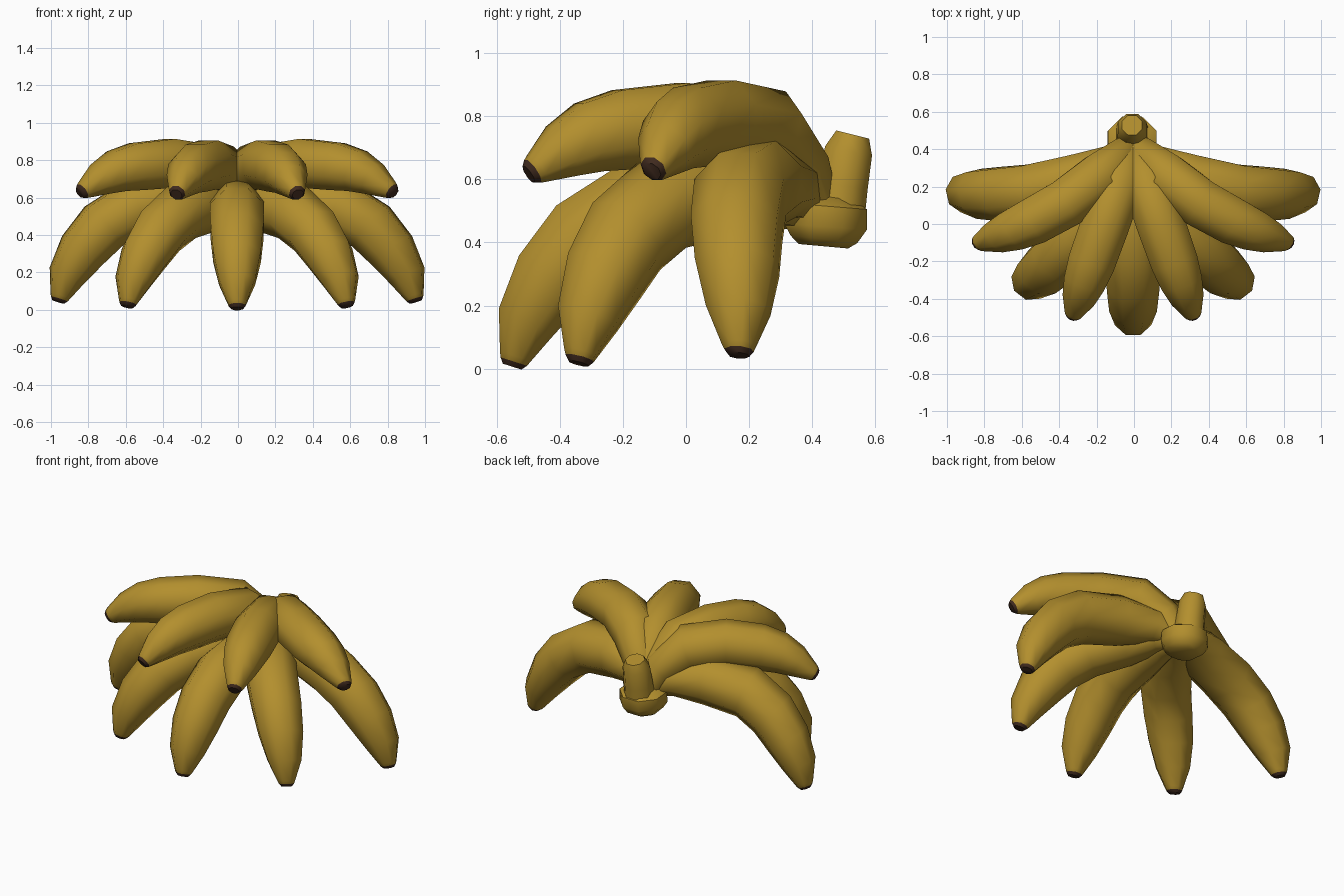
import bpy, bmesh, math
from mathutils import Vector

cube = bpy.data.objects.get("Cube")
if cube:
    bpy.data.objects.remove(cube, do_unlink=True)

SIDES = 8


def make_material(name, colour):
    mat = bpy.data.materials.new(name)
    mat.use_nodes = True
    mat.diffuse_color = colour
    bsdf = mat.node_tree.nodes["Principled BSDF"]
    bsdf.inputs["Base Color"].default_value = colour
    bsdf.inputs["Roughness"].default_value = 0.7
    return mat


YELLOW = make_material("ripe yellow", (0.45, 0.275, 0.027, 1))
BROWN = make_material("dark brown tip", (0.05, 0.023, 0.013, 1))


def loft(name, stations, side, dark_rows=0):
    """Skin octagonal rings through (point, radius) stations; the last rows are brown."""
    bm = bmesh.new()
    rings = []
    for i, (point, radius) in enumerate(stations):
        before = stations[max(i - 1, 0)][0]
        after = stations[min(i + 1, len(stations) - 1)][0]
        normal = side.cross((after - before).normalized())
        ring = []
        for k in range(SIDES):
            a = math.tau * (k + 0.5) / SIDES
            ring.append(bm.verts.new(point + radius * (math.cos(a) * side + math.sin(a) * normal)))
        rings.append(ring)
    for i in range(len(rings) - 1):
        for k in range(SIDES):
            j = (k + 1) % SIDES
            face = bm.faces.new((rings[i][k], rings[i][j], rings[i + 1][j], rings[i + 1][k]))
            face.material_index = int(i >= len(rings) - 1 - dark_rows)
    bm.faces.new(rings[0][::-1])
    bm.faces.new(rings[-1]).material_index = int(dark_rows > 0)
    bmesh.ops.recalc_face_normals(bm, faces=bm.faces)
    mesh = bpy.data.meshes.new(name)
    bm.to_mesh(mesh)
    bm.free()
    mesh.materials.append(YELLOW)
    mesh.materials.append(BROWN)
    obj = bpy.data.objects.new(name, mesh)
    bpy.context.collection.objects.link(obj)
    bpy.ops.object.select_all(action="DESELECT")
    obj.select_set(True)
    bpy.context.view_layer.objects.active = obj
    bpy.ops.object.shade_smooth_by_angle(angle=math.radians(52))


# Fruit profiles: reach from the crown, height, radius
LOWER = [(0.02, .50, .07), (.14, .545, .11), (.34, .55, .15), (.58, .51, .157),
         (.74, .41, .152), (.845, .285, .138), (.925, .15, .105), (.96, .04, .056)]
UPPER = [(.01, .50, .075), (.09, .635, .105), (.24, .75, .14), (.46, .775, .141),
         (.66, .757, .137), (.77, .733, .122), (.86, .69, .096), (.945, .635, .054)]


def banana(name, profile, degrees, reach=1.0, lift=0.0, sway=0.0, root_y=0.42):
    """Sweep a profile out from the crown; sway bows the middle towards the front."""
    a = math.radians(degrees)
    out = Vector((math.sin(a), -math.cos(a), 0))
    side = Vector((math.cos(a), math.sin(a), 0))
    forward = side * math.copysign(sway, -degrees)
    crown = Vector((-0.005, root_y, lift))
    length = profile[-1][0]
    stations = []
    for r, z, radius in profile:
        bow = forward * math.sin(math.pi * r / length)
        stations.append((crown + out * r * reach + bow + Vector((0, 0, z)), radius))
    end, radius = stations[-1]
    step = (end - stations[-2][0]).normalized()
    # Short yellow neck, then the brown end
    stations.append((end + step * 0.018, radius * 0.85))
    stations.append((end + step * 0.035, radius * 0.6))
    loft(name, stations, side, dark_rows=1)


# Lower fan of five
banana("lower_banana_middle", LOWER, 0)
for word, sign in (("left", 1), ("right", -1)):
    banana(f"lower_banana_inner_{word}", LOWER, sign * 37.5, 0.99, 0.01, 0.068)
    banana(f"lower_banana_outer_{word}", LOWER, sign * 77, 1.01, 0.035, 0.088, 0.385)
    # Upper fan of four
    banana(f"upper_banana_inner_{word}", UPPER, sign * 19.5)
    banana(f"upper_banana_outer_{word}", UPPER, sign * 57.5, 1.02, 0.008, 0.068)

# Crown knob and stem
ACROSS = Vector((1, 0, 0))


def upright(name, rows):
    loft(name, [(Vector((-0.01, y, z)), radius) for y, z, radius in rows], ACROSS)


upright("crown_knob", [(.435, .388, .085), (.437, .41, .115), (.442, .45, .142),
                       (.445, .515, .14), (.45, .55, .08)])
upright("stem", [(.482, .49, .092), (.495, .58, .088), (.515, .69, .082), (.528, .742, .058)])
